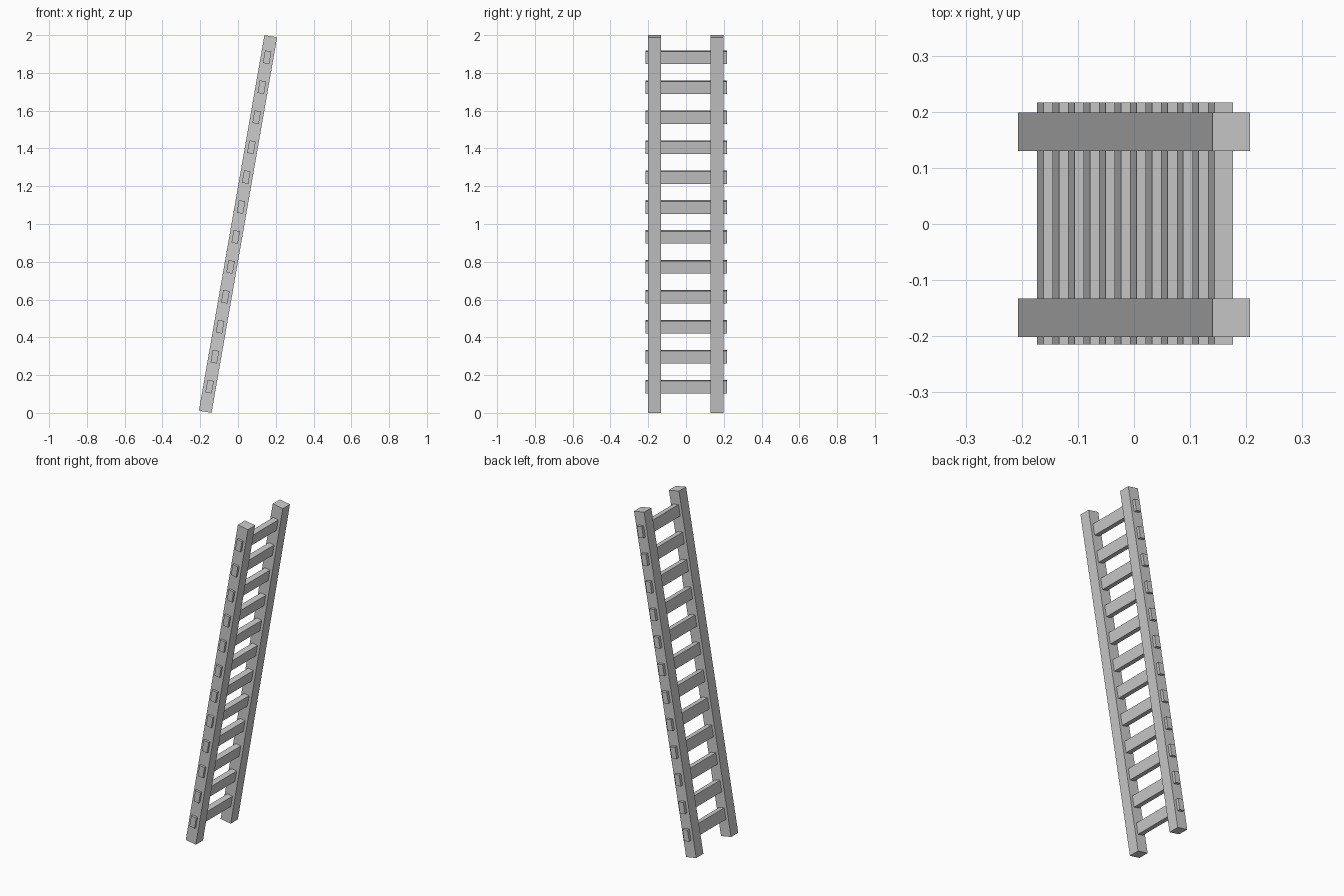
import bpy
from math import radians, sin, cos
from mathutils import Matrix

if "Cube" in bpy.data.objects:
    bpy.data.objects.remove(bpy.data.objects["Cube"])

TILT = radians(9.9)
WIDTH = 0.068                                   # square rail section
LENGTH = (2 - WIDTH * sin(TILT)) / cos(TILT)    # leaning height comes to 2
LEAN = Matrix.Translation((0, 0, 1)) @ Matrix.Rotation(TILT, 4, 'Y')


def beam(name, y, along, size):
    """Box placed in the ladder's own leaning frame."""
    bpy.ops.mesh.primitive_cube_add(size=1)
    ob = bpy.context.object
    ob.name = name
    ob.data.transform(LEAN @ Matrix.Translation((0, y, along))
                      @ Matrix.Diagonal((*size, 1)))
    return ob


# Side rails
beam("rail_front", -0.167, 0, (WIDTH, WIDTH, LENGTH))
beam("rail_back", 0.1645, 0, (WIDTH, WIDTH, LENGTH))

# Rungs passing through both rails
for i in range(12):
    z = 0.139 + 0.1585 * i
    beam(f"rung_{i + 1}", 0.001, (z - 1) / cos(TILT), (0.034, 0.431, 0.067))
